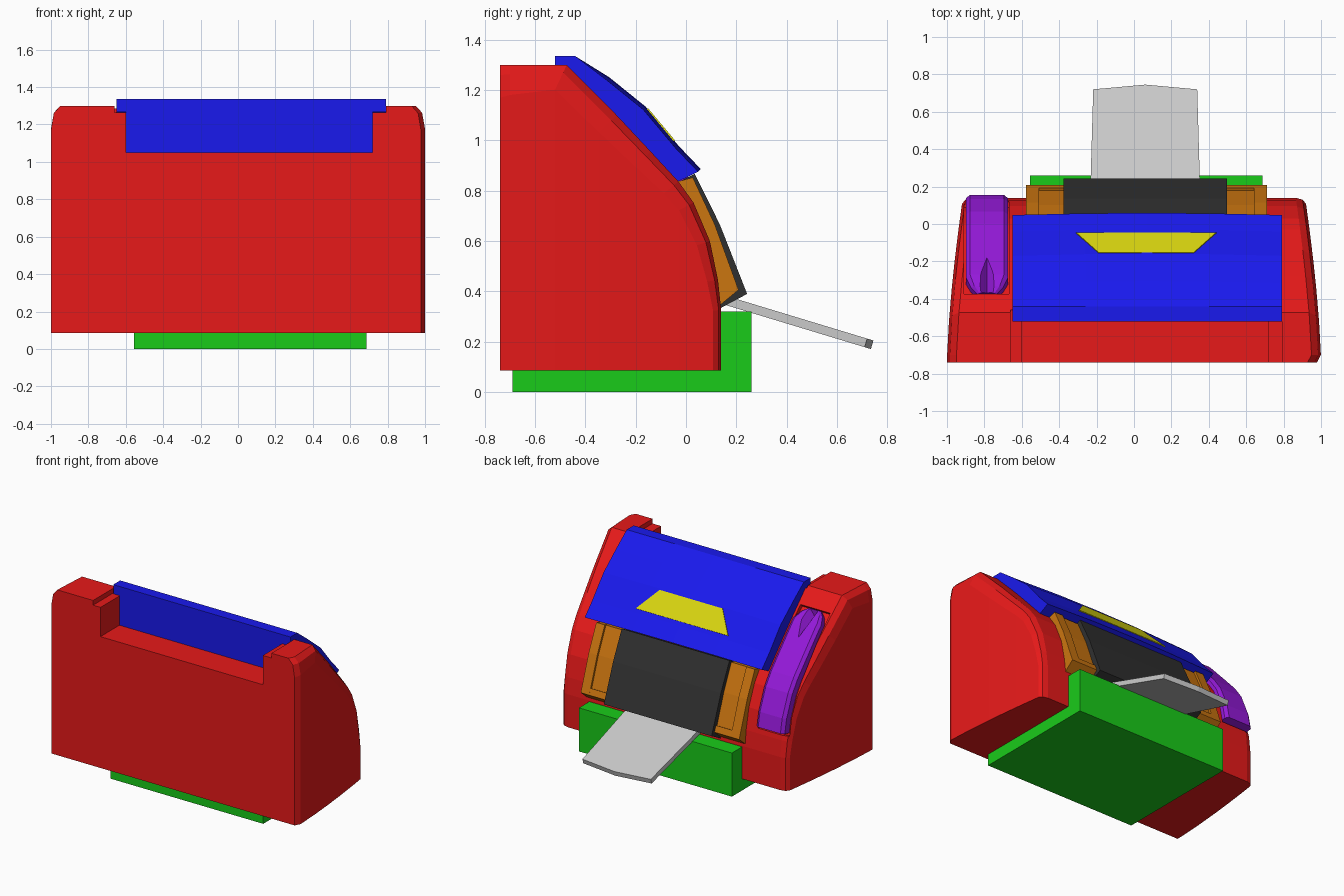
import bpy, bmesh
from mathutils import Vector

if "Cube" in bpy.data.objects:
    bpy.data.objects.remove(bpy.data.objects["Cube"])

COL = {"red": (0.8, 0.01, 0.01, 1), "blue": (0.01, 0.01, 0.85, 1), "green": (0.01, 0.6, 0.01, 1),
       "orange": (0.6, 0.18, 0.005, 1), "black": (0.03, 0.03, 0.03, 1),
       "yellow": (0.7, 0.68, 0.005, 1), "purple": (0.3, 0.01, 0.7, 1)}


def loft(name, rings, color=None, strip=False):
    """Join equal-length closed rings; strip caps the ends with column quads."""
    bm = bmesh.new()
    vs = [[bm.verts.new(p) for p in r] for r in rings]
    n = len(rings[0])
    for a, b in zip(vs, vs[1:]):
        for i in range(n):
            bm.faces.new((a[i], a[(i + 1) % n], b[(i + 1) % n], b[i]))
    for r in (vs[0], vs[-1]):
        if strip:
            for i in range(n // 2 - 1):
                bm.faces.new((r[i], r[i + 1], r[n - 2 - i], r[n - 1 - i]))
        else:
            bm.faces.new(r)
    bmesh.ops.recalc_face_normals(bm, faces=bm.faces)
    me = bpy.data.meshes.new(name)
    bm.to_mesh(me)
    bm.free()
    ob = bpy.data.objects.new(name, me)
    bpy.context.collection.objects.link(ob)
    if color:
        mat = bpy.data.materials.get(color) or bpy.data.materials.new(color)
        mat.diffuse_color = COL[color]
        mat.use_nodes = True
        mat.node_tree.nodes["Principled BSDF"].inputs["Base Color"].default_value = mat.diffuse_color
        me.materials.append(mat)
    return ob


def prism(name, prof, x0, x1, color=None):
    return loft(name, [[(x, y, z) for y, z in prof] for x in (x0, x1)], color)


def box(name, x0, x1, y0, y1, z0, z1, color=None):
    return prism(name, [(y0, z0), (y1, z0), (y1, z1), (y0, z1)], x0, x1, color)


def cut(ob, cutter):
    m = ob.modifiers.new("cut", "BOOLEAN")
    m.object, m.operation, m.solver = cutter, "DIFFERENCE", "EXACT"
    bpy.context.view_layer.objects.active = ob
    bpy.ops.object.modifier_apply(modifier=m.name)
    bpy.data.objects.remove(cutter)


def offset(pts, ds):
    """Move an open yz path along its outward normal."""
    out = []
    for i, (p, d) in enumerate(zip(pts, ds)):
        a, b = Vector(pts[max(i - 1, 0)]), Vector(pts[min(i + 1, len(pts) - 1)])
        t = (b - a).normalized()
        out.append((p[0] - t.y * d, p[1] + t.x * d))
    return out


# Body: swept-back shell, sides tapered and rounded over
CURVE = [(-0.275, 1.10), (-0.14, 0.956), (-0.03, 0.837), (0.03, 0.753),
         (0.095, 0.60), (0.127, 0.446), (0.14, 0.327)]
TOP = [(-0.74, 1.30), (-0.70, 1.30), (-0.474, 1.30)] + CURVE


def body_ring(side, drop, inset):
    n = len(TOP)
    pts = offset(TOP, [-drop * (1 - 0.75 * i / (n - 1)) for i in range(n)])
    top, bot = [], []
    for i, (y, z) in enumerate(pts):
        w = 1 - 0.085 * max(0, (y + 0.74) / 0.88) ** 1.5 - inset
        if side > 0 and i == 0:
            w -= 0.022
        top.append((side * w, y, z))
        bot.append((side * w, y, 0.085))
    return top + bot[::-1]


steps = [(0.13, 0), (0.04, 0.015), (0, 0.05)]
body = loft("body", [body_ring(-1, *s) for s in steps] + [body_ring(1, *s) for s in steps[::-1]],
            "red", strip=True)
cut(body, box("notch_cutter", -0.60, 0.72, -0.8, -0.45, 1.05, 1.5))
cut(body, box("step_cutter", -0.66, 0.79, -0.8, -0.46, 1.265, 1.5))

# Side pocket in the body
PATH = [(-0.375, 1.20)] + CURVE[:5] + [(0.118, 0.48)]
n = len(PATH)
cut(body, prism("pocket_cutter", offset(PATH, [0.1] * n) + offset(PATH, [-0.03] * n)[::-1], -0.91, -0.668))

# Base with raised rear block
prism("base", [(-0.69, 0), (0.26, 0), (0.26, 0.32), (0.1, 0.32), (0.1, 0.1), (-0.69, 0.1)],
      -0.555, 0.688, "green")

# Lid: slightly crowned shell and the plug that fills the notch
OUTER = [(-0.44, 1.335), (-0.315, 1.24), (-0.17, 1.123), (-0.04, 0.968), (0.048, 0.876)]
INNER = [(-0.035, 0.835), (-0.145, 0.951), (-0.28, 1.095), (-0.478, 1.27)]
rings = []
for x, c in [(-0.65, 0), (-0.26, 0.012), (0.07, 0.015), (0.40, 0.012), (0.79, 0)]:
    crowned = OUTER[:1] + offset(OUTER, [c] * 5)[1:]
    rings.append([(x, y, z) for y, z in [(-0.52, 1.268), (-0.52, 1.335)] + crowned + INNER])
loft("lid", rings, "blue")
box("lid_plug", -0.60, 0.72, -0.52, -0.42, 1.05, 1.29, "blue")


# Trapezoid label plate on the lid
def on_lid(x, y, d):
    return (x, y + 0.77 * d, 1.123 - 1.192 * (y + 0.17) + 0.64 * d)


plan = [(-0.31, -0.058), (0.44, -0.058), (0.32, -0.165), (-0.19, -0.165)]
loft("lid_plate", [[on_lid(x, y, d) for x, y in plan] for d in (-0.005, 0.018)], "yellow")

# Side frames: outer rail, recessed panel and bottom bar, on both sides
FRAME_IN = [(0.135, 0.345), (0.09, 0.59), (0.02, 0.75), (-0.04, 0.835)]
FACE = [(0.027, 0.853), (0.115, 0.665), (0.209, 0.406)]
low = offset(FACE, [-0.015] * 3)
for side, s in (("left", -1), ("right", 1)):
    def fx(v):
        return 0.066 + s * v
    prism("frame_rail_" + side, FACE + FRAME_IN, fx(0.575), fx(0.644), "orange")
    prism("frame_panel_" + side, low + FRAME_IN, fx(0.40), fx(0.576), "orange")
    prism("frame_bar_" + side, [(0.192, 0.45), (0.209, 0.406), (0.135, 0.345), (0.13, 0.42)],
          fx(0.40), fx(0.576), "orange")

# Central feed panel
prism("feed_panel", [(0.035, 0.867), (0.135, 0.665), (0.243, 0.39), (0.14, 0.335),
                     (0.09, 0.59), (0.02, 0.75), (-0.03, 0.835)], -0.378, 0.498, "black")

# Output tray with pointed end
plan = [(-0.235, 0.13), (0.355, 0.13), (0.338, 0.72), (0.06, 0.745), (-0.218, 0.72)]
loft("tray", [[(x, y - 0.01 * k, 0.37 - 0.303 * (y - 0.2) - 0.034 * k) for x, y in plan] for k in (0, 1)])

# Curved side cover with narrowed upper end and a wedge-shaped finger notch
GRIP = [(-0.37, 1.197), (-0.345, 1.172), (-0.30, 1.126)] + CURVE[:5] + [(0.115, 0.50)]
n = len(GRIP)
half = [0.05, 0.085] + [0.113] * (n - 2)
high = [0.0, 0.02, 0.04] + [0.042] * (n - 3)
levels = {k: offset(GRIP, [h * k - (1 - k) * 0.035 for h in high]) for k in (0, 0.75, 1)}
SECTION = [(-1, 0), (-1, 0.75), (-0.8, 1), (0.8, 1), (1, 0.75), (1, 0)]
rings = [[(-0.786 + u * half[i], *levels[k][i]) for u, k in SECTION] for i in range(n)]
cover = loft("side_cover", rings, "purple")
bm = bmesh.new()
for p in [(-0.786, -0.18, 1.06), (-0.87, -0.36, 1.27), (-0.70, -0.36, 1.27), (-0.786, -0.37, 1.15)]:
    bm.verts.new(p)
bmesh.ops.convex_hull(bm, input=bm.verts)
me = bpy.data.meshes.new("wedge_cutter")
bm.to_mesh(me)
bm.free()
wedge = bpy.data.objects.new("wedge_cutter", me)
bpy.context.collection.objects.link(wedge)
cut(cover, wedge)
